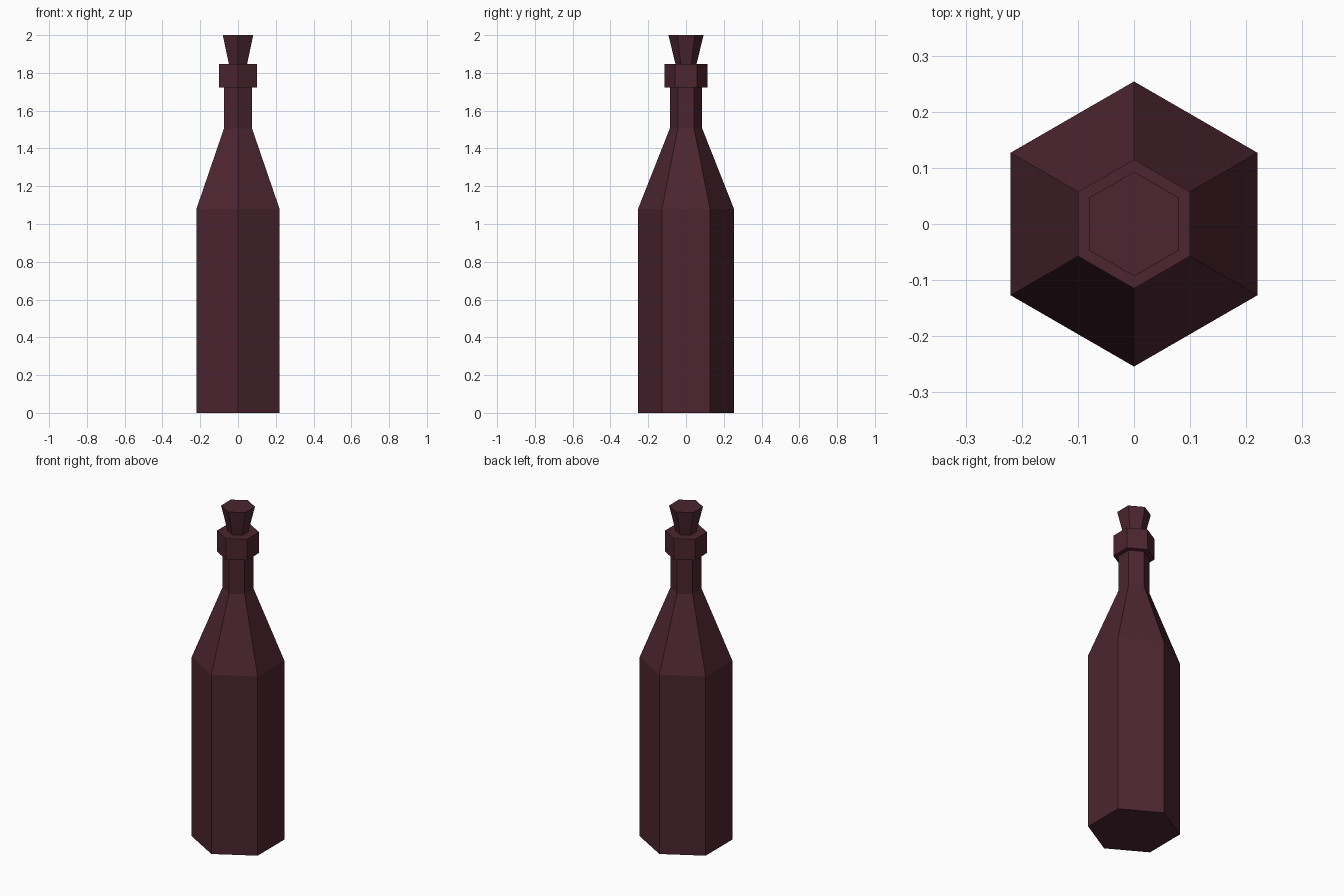
import bpy, bmesh, math

if "Cube" in bpy.data.objects:
    bpy.data.objects.remove(bpy.data.objects["Cube"])

SIDES = 6

# One dark wine colour for the whole bottle
wine = bpy.data.materials.new("dark_wine_red")
wine.diffuse_color = (0.072, 0.0185, 0.029, 1)
wine.use_nodes = True
wine.node_tree.nodes["Principled BSDF"].inputs["Base Color"].default_value = wine.diffuse_color


def lathe(name, profile):
    """Closed six-sided solid from (radius, height) pairs, corners on +y and -y."""
    bm = bmesh.new()
    rings = []
    for r, z in profile:
        ring = []
        for i in range(SIDES):
            a = math.pi / 2 + i * 2 * math.pi / SIDES
            ring.append(bm.verts.new((r * math.cos(a), r * math.sin(a), z)))
        rings.append(ring)
    for low, high in zip(rings, rings[1:]):
        for i in range(SIDES):
            j = (i + 1) % SIDES
            bm.faces.new((low[i], low[j], high[j], high[i]))
    bm.faces.new(rings[0][::-1])
    bm.faces.new(rings[-1])
    bmesh.ops.recalc_face_normals(bm, faces=bm.faces)
    mesh = bpy.data.meshes.new(name)
    bm.to_mesh(mesh)
    bm.free()
    mesh.materials.append(wine)
    obj = bpy.data.objects.new(name, mesh)
    bpy.context.collection.objects.link(obj)
    return obj


# Bottle: body, sloping shoulder, neck and lip collar
lathe("bottle", [(0.254, 0), (0.254, 1.08), (0.086, 1.505), (0.086, 1.722),
                 (0.115, 1.722), (0.115, 1.848)])

# Flared stopper
lathe("stopper", [(0.056, 1.848), (0.093, 2.0)])
